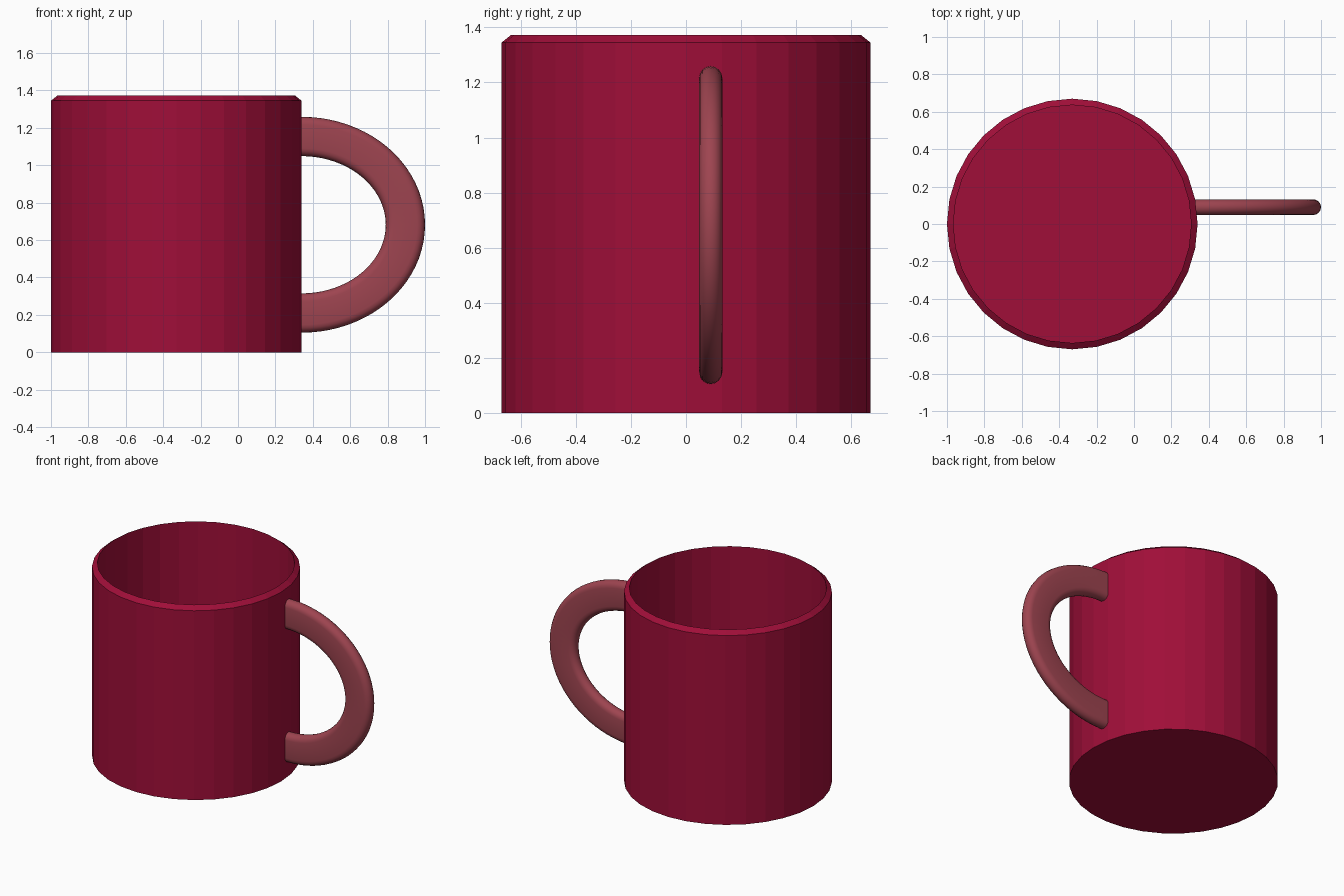
import bpy, bmesh
from math import cos, sin, pi

cube = bpy.data.objects.get("Cube")
if cube:
    bpy.data.objects.remove(cube, do_unlink=True)


def material(name, rgb):
    mat = bpy.data.materials.new(name)
    mat.use_nodes = True
    mat.diffuse_color = (*rgb, 1)
    bsdf = next(n for n in mat.node_tree.nodes if n.type == 'BSDF_PRINCIPLED')
    bsdf.inputs["Base Color"].default_value = (*rgb, 1)
    return mat


def build(name, rings, mat, loft_smooth=False):
    """Skin consecutive rings of points and cap both ends."""
    bm = bmesh.new()
    loops = [[bm.verts.new(p) for p in ring] for ring in rings]
    for a, b in zip(loops, loops[1:]):
        for i in range(len(a)):
            j = (i + 1) % len(a)
            face = bm.faces.new((a[i], a[j], b[j], b[i]))
            face.smooth = loft_smooth
    bm.faces.new(loops[0])
    bm.faces.new(loops[-1])
    bmesh.ops.recalc_face_normals(bm, faces=bm.faces)
    mesh = bpy.data.meshes.new(name)
    bm.to_mesh(mesh)
    bm.free()
    mesh.materials.append(mat)
    obj = bpy.data.objects.new(name, mesh)
    bpy.context.collection.objects.link(obj)
    return obj


crimson = material("crimson", (0.35, 0.0044, 0.04))
dusty_red = material("dusty red", (0.34, 0.058, 0.08))

# Mug body: outer wall, slanted rim, inner wall and floor
CENTRE_X, SIDES = -0.33, 32
profile = [(0.67, 0), (0.67, 1.345), (0.636, 1.372), (0.636, 0.035)]
build("mug_body",
      [[(CENTRE_X + r * cos(2 * pi * i / SIDES), r * sin(2 * pi * i / SIDES), z)
        for i in range(SIDES)] for r, z in profile],
      crimson)

# Handle: flat bar with round edges, swept along half an ellipse
HALF_WIDTH, ROUND, HANDLE_Y = 0.105, 0.042, 0.09
section = []
for side in (1, -1):
    for k in range(9):
        t = pi * k / 8
        section.append((side * (HALF_WIDTH - ROUND + ROUND * sin(t)),
                        side * ROUND * cos(t)))


def handle_ring(t):
    a, b = 0.555, 0.472
    x, z = 0.34 + a * cos(t), 0.682 + b * sin(t)
    nx, nz = b * cos(t), a * sin(t)
    size = (nx * nx + nz * nz) ** 0.5
    return [(x + u * nx / size, HANDLE_Y + v, z + u * nz / size)
            for u, v in section]


STEPS = 40
rings = [handle_ring(-pi / 2 + pi * k / STEPS) for k in range(STEPS + 1)]
# Straight ends run into the mug wall
rings.insert(0, [(0.315, y, z) for x, y, z in rings[0]])
rings.append([(0.315, y, z) for x, y, z in rings[-1]])
handle = build("handle", rings, dusty_red, True)

bpy.ops.object.select_all(action='DESELECT')
handle.select_set(True)
bpy.context.view_layer.objects.active = handle
bpy.ops.object.shade_smooth_by_angle(angle=pi / 4)
